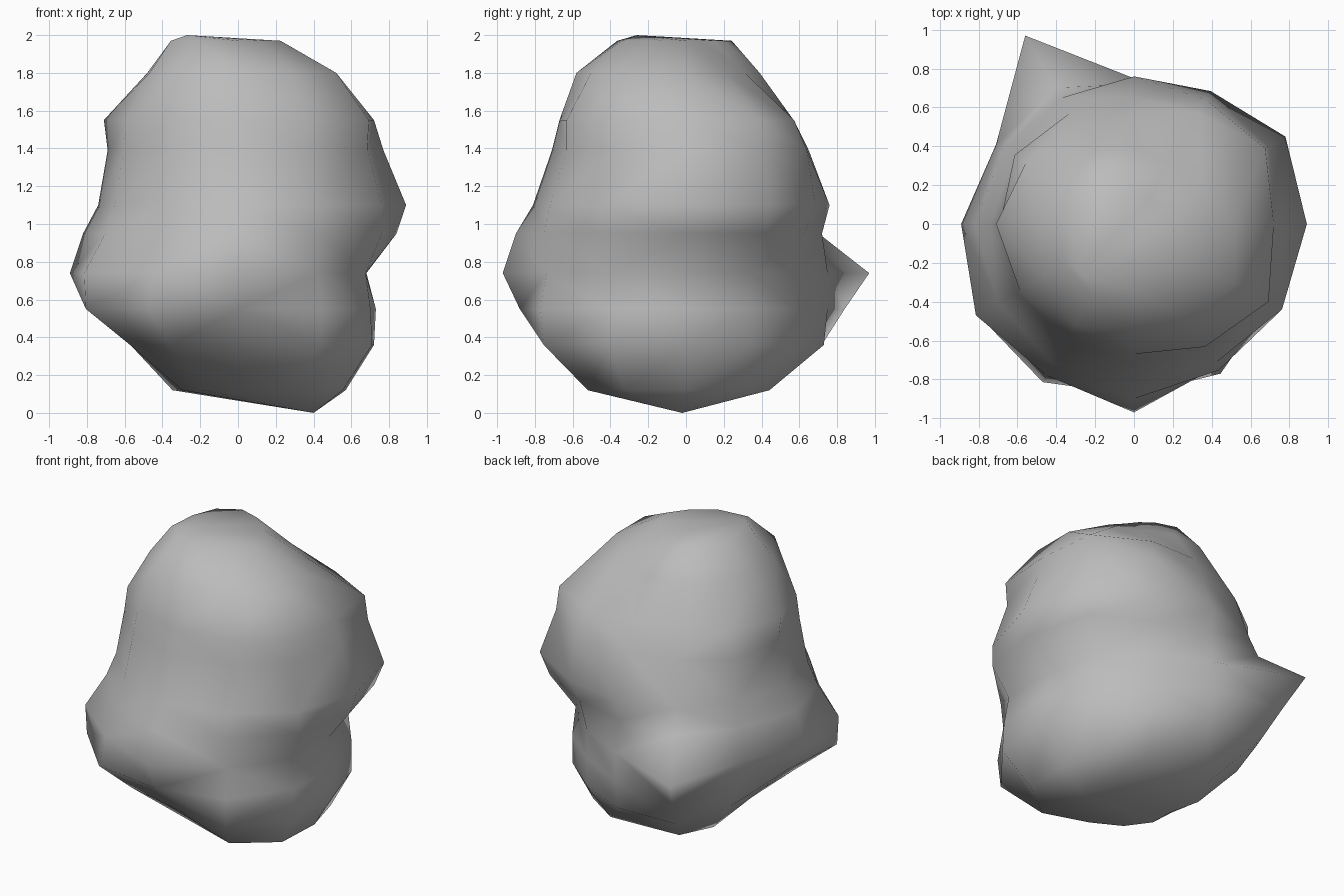
import bpy, bmesh
from math import cos, sin, tau

if "Cube" in bpy.data.objects:
    bpy.data.objects.remove(bpy.data.objects["Cube"])

# Rock outline: height, then radii every 30 degrees counter-clockwise from +x
RINGS = [
    (0.12, (.57, .57, .51, .43, .48, .40, .30, .34, .37, .42, .60, .64)),  # underside
    (0.36, (.72, .70, .67, .73, .83, .64, .57, .66, .72, .71, .87, .82)),
    (0.55, (.73, .70, .67, .75, .97, .76, .77, .93, .94, .88, .89, .81)),
    (0.74, (.68, .68, .67, .75, 1.12, .82, .89, .94, .90, .97, .85, .78)),  # rear spike, front ledge
    (0.95, (.84, .84, .72, .72, .81, .78, .82, .81, .83, .90, .87, .88)),
    (1.10, (.89, .90, .79, .76, .75, .71, .74, .75, .77, .81, .83, .88)),  # right-hand bulge
    (1.39, (.77, .80, .74, .65, .66, .71, .69, .70, .71, .71, .73, .79)),
    (1.55, (.72, .78, .66, .57, .57, .64, .71, .68, .68, .67, .73, .80)),
    (1.80, (.52, .41, .36, .39, .43, .47, .48, .54, .60, .58, .58, .60)),
    (1.97, (.20, .15, .16, .20, .28, .32, .34, .41, .42, .34, .28, .26)),  # crown
]


def loft(name, rings, bottom, top):
    """Skin radial outlines and close both ends on a point."""
    bm = bmesh.new()
    loops = []
    for z, radii in rings:
        n = len(radii)
        loops.append([bm.verts.new((r * cos(tau * i / n), r * sin(tau * i / n), z))
                      for i, r in enumerate(radii)])
    for a, b in zip(loops, loops[1:]):
        for i in range(n):
            j = (i + 1) % n
            bm.faces.new((a[i], a[j], b[j], b[i]))
    low, high = bm.verts.new(bottom), bm.verts.new(top)
    for i in range(n):
        j = (i + 1) % n
        bm.faces.new((low, loops[0][j], loops[0][i]))
        bm.faces.new((high, loops[-1][i], loops[-1][j]))
    bmesh.ops.triangulate(bm, faces=bm.faces[:])
    bmesh.ops.recalc_face_normals(bm, faces=bm.faces[:])
    for f in bm.faces:
        f.smooth = True
    mesh = bpy.data.meshes.new(name)
    bm.to_mesh(mesh)
    bm.free()
    obj = bpy.data.objects.new(name, mesh)
    bpy.context.collection.objects.link(obj)
    return obj


# Single boulder resting on its low right-hand point, peak towards front left
boulder = loft("boulder", RINGS, bottom=(0.40, -0.02, 0.0), top=(-0.27, -0.26, 2.0))

# Darker stone grey
stone = bpy.data.materials.new("stone")
stone.diffuse_color = (0.5, 0.5, 0.5, 1)
stone.use_nodes = True
stone.node_tree.nodes["Principled BSDF"].inputs["Base Color"].default_value = stone.diffuse_color
boulder.data.materials.append(stone)
